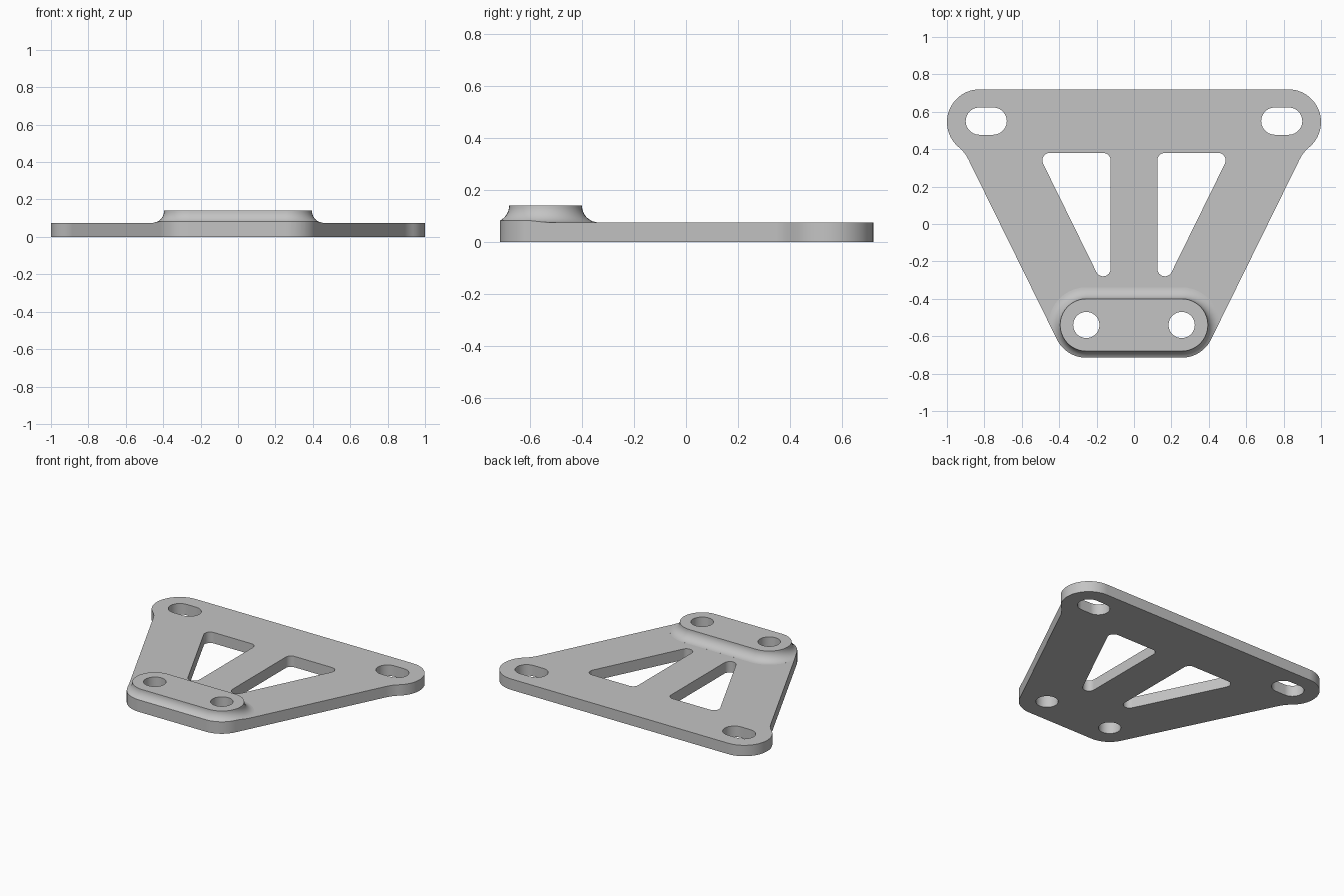
import bpy, bmesh, math
from mathutils import Vector

if "Cube" in bpy.data.objects:
    bpy.data.objects.remove(bpy.data.objects["Cube"])

PLATE_Z, BOSS_Z = 0.075, 0.14
FILLET = BOSS_Z - PLATE_Z

grey = bpy.data.materials.new("satin grey")
grey.diffuse_color = (0.55, 0.55, 0.55, 1)
grey.use_nodes = True
grey.node_tree.nodes["Principled BSDF"].inputs["Base Color"].default_value = grey.diffuse_color


def arc(c, r, a0, a1, n=14):
    """Points on a circle from angle a0 to a1."""
    return [(c[0] + r * math.cos(a0 + (a1 - a0) * i / n),
             c[1] + r * math.sin(a0 + (a1 - a0) * i / n)) for i in range(n + 1)]


def rounded(centres, r, n=14):
    """Rounded polygon around counter-clockwise corner centres."""
    pts, k = [], len(centres)
    for i, c in enumerate(centres):
        p, q = centres[i - 1], centres[(i + 1) % k]
        a0 = math.atan2(c[1] - p[1], c[0] - p[0]) - math.pi / 2
        a1 = math.atan2(q[1] - c[1], q[0] - c[0]) - math.pi / 2
        while a1 <= a0:
            a1 += 2 * math.pi
        pts += arc(c, r, a0, a1, n)
    return pts


def loft(name, rings):
    """Closed solid through rings of (points, z)."""
    bm = bmesh.new()
    loops = [[bm.verts.new((x, y, z)) for x, y in pts] for pts, z in rings]
    for lo, hi in zip(loops, loops[1:]):
        for i in range(len(lo)):
            j = (i + 1) % len(lo)
            bm.faces.new((lo[i], lo[j], hi[j], hi[i]))
    bm.faces.new(loops[0][::-1])
    bm.faces.new(loops[-1])
    bmesh.ops.recalc_face_normals(bm, faces=bm.faces)
    me = bpy.data.meshes.new(name)
    bm.to_mesh(me)
    bm.free()
    me.materials.append(grey)
    ob = bpy.data.objects.new(name, me)
    bpy.context.collection.objects.link(ob)
    return ob


def prism(name, pts, z0=-0.1, z1=0.3):
    return loft(name, [(pts, z0), (pts, z1)])


def combine(ob, tool, operation):
    mod = ob.modifiers.new("combine", 'BOOLEAN')
    mod.operation, mod.solver, mod.object = operation, 'EXACT', tool
    bpy.context.view_layer.objects.active = ob
    bpy.ops.object.modifier_apply(modifier=mod.name)
    bpy.data.objects.remove(tool)


# Outer contour, right half: front corner, slanted side, concave blend, rear ear
R, BLEND = 0.175, 0.2
front, ear = Vector((0.255, -0.54)), Vector((0.825, 0.545))
along = Vector((0.4415, 0.8973)).normalized()
out = Vector((along.y, -along.x))
start = front + out * R
depth = -(ear - start).dot(out)
back = math.sqrt((R + BLEND) ** 2 - (BLEND + depth) ** 2)
blend_c = start + along * ((ear - start).dot(along) - back) + out * BLEND
side_a = math.atan2(out.y, out.x)
d = blend_c - ear
ear_a = math.atan2(d.y, d.x)
half = arc(front, R, -math.pi / 2, side_a)
half += arc(blend_c, BLEND, side_a + math.pi, ear_a + math.pi, 8)
half += arc(ear, R, ear_a, math.pi / 2, 24)[1:]
outline = half + [(-x, y) for x, y in reversed(half)]

# Flat slab with raised mounting pad and its concave fillet
bracket = prism("bracket_plate", [(-2, -2), (2, -2), (2, 2), (-2, 2)], 0, PLATE_Z)
pad_centres = [(-0.255, -0.54), (0.255, -0.54)]
rings = [(rounded(pad_centres, 0.14 + FILLET, 20), 0.04)]
for i in range(11):
    t = math.radians(3 + 87 * i / 10)
    rings.append((rounded(pad_centres, 0.14 + FILLET * (1 - math.sin(t)), 20),
                  BOSS_Z - FILLET * math.cos(t)))
combine(bracket, loft("mounting_pad", rings), 'UNION')

# Trim everything to the contour
combine(bracket, prism("contour", outline), 'INTERSECT')

# Mirrored openings: bolt hole, slot, triangular window
for s in (-1, 1):
    combine(bracket, prism("bolt_hole", arc((s * 0.255, -0.54), 0.07, 0, 2 * math.pi, 40)[:-1]),
            'DIFFERENCE')
    combine(bracket, prism("slot", rounded([(s * 0.79 - 0.037, 0.55), (s * 0.79 + 0.037, 0.55)], 0.073)),
            'DIFFERENCE')
    tri = [(s * x, y) for x, y in ((0.165, -0.24), (0.45, 0.34), (0.165, 0.34))][::s]
    combine(bracket, prism("window", rounded(tri, 0.04, 8)), 'DIFFERENCE')

# Smooth curved walls, crisp edges
bpy.ops.object.select_all(action='DESELECT')
bracket.select_set(True)
bpy.context.view_layer.objects.active = bracket
bpy.ops.object.shade_smooth_by_angle(angle=math.radians(30))
wn = bracket.modifiers.new("flat_face_normals", 'WEIGHTED_NORMAL')
wn.keep_sharp = True
